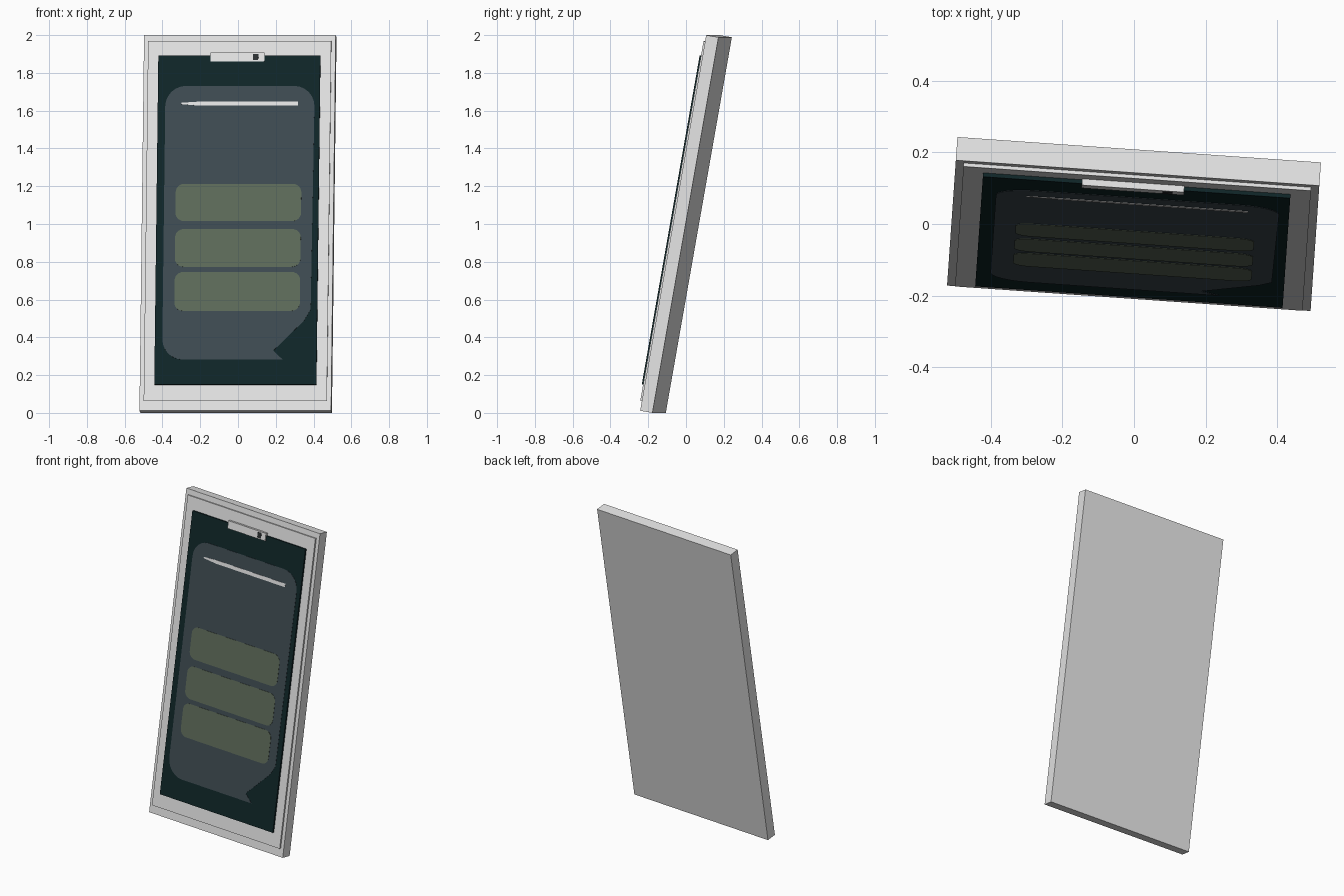
import bpy, bmesh, math
from mathutils import Matrix

if "Cube" in bpy.data.objects:
    bpy.data.objects.remove(bpy.data.objects["Cube"])

# Whole model leans back 10 degrees and turns 4 degrees
POSE = (Matrix.Translation((0, 0, 1)) @ Matrix.Rotation(math.radians(-4), 4, 'Z')
        @ Matrix.Rotation(math.radians(-10), 4, 'X'))


def material(name, rgb):
    m = bpy.data.materials.new(name)
    m.diffuse_color = (*rgb, 1)
    m.use_nodes = True
    m.node_tree.nodes["Principled BSDF"].inputs["Base Color"].default_value = m.diffuse_color
    return m


shell = material("light grey", (0.78, 0.78, 0.78))
glass = material("dark teal", (0.005, 0.019, 0.021))
slate = material("slate blue", (0.047, 0.069, 0.082))
olive = material("olive grey", (0.110, 0.145, 0.100))
black = material("charcoal", (0.025, 0.03, 0.033))


def rounded(u0, u1, v0, v1, r, skip=None, steps=6):
    """Rounded rectangle outline, counter-clockwise from bottom right."""
    pts = []
    corners = [(u1 - r, v0 + r, -90), (u1 - r, v1 - r, 0),
               (u0 + r, v1 - r, 90), (u0 + r, v0 + r, 180)]
    for i, (cu, cv, a0) in enumerate(corners):
        if skip and i == 0:
            pts += skip
            continue
        for k in range(steps + 1):
            a = math.radians(a0 + 90 * k / steps)
            pts.append((cu + r * math.cos(a), cv + r * math.sin(a)))
    return pts


def rect(u0, u1, v0, v1):
    return [(u0, v0), (u1, v0), (u1, v1), (u0, v1)]


def plate(name, outline, front, back, mat):
    """Extrude an outline in the face plane from front depth to back depth."""
    bm = bmesh.new()
    face = bm.faces.new([bm.verts.new((u, front, v)) for u, v in outline])
    ext = bmesh.ops.extrude_face_region(bm, geom=[face], use_keep_orig=True)
    for g in ext["geom"]:
        if isinstance(g, bmesh.types.BMVert):
            g.co.y = back
    bmesh.ops.recalc_face_normals(bm, faces=bm.faces)
    me = bpy.data.meshes.new(name)
    bm.to_mesh(me)
    bm.free()
    me.materials.append(mat)
    ob = bpy.data.objects.new(name, me)
    ob.matrix_world = POSE
    bpy.context.collection.objects.link(ob)


# Body and raised bezel
plate("body_slab", rect(-0.5085, 0.5085, -1.0095, 1.0095), -0.033, 0.033, shell)
plate("bezel", rect(-0.486, 0.486, -0.958, 0.975), -0.043, -0.033, shell)

# Screen and the rounded panel with its clipped lower right corner
plate("screen", rect(-0.43, 0.43, -0.872, 0.895), -0.054, -0.043, glass)
clip = [(0.25, -0.739), (0.20, -0.69), (0.36, -0.53), (0.395, -0.47)]
plate("screen_panel", rounded(-0.39, 0.402, -0.739, 0.733, 0.11, clip),
      -0.0555, -0.054, slate)

# Three rounded bars and the thin title line
for i, (lo, hi) in enumerate([(0.006, 0.206), (-0.24, -0.037), (-0.477, -0.268)]):
    plate(f"bar_{i + 1}", rounded(-0.329, 0.338, lo, hi, 0.045), -0.057, -0.0555, olive)
plate("title_line", [(-0.305, 0.634), (-0.21, 0.626), (0.315, 0.626),
                     (0.315, 0.648), (-0.21, 0.648), (-0.305, 0.642)],
      -0.057, -0.0555, shell)

# Top tab with sensor hole
plate("top_tab", rect(-0.153, 0.133, 0.863, 0.911), -0.061, -0.043, shell)
plate("sensor", rect(0.073, 0.101, 0.870, 0.904), -0.0625, -0.061, black)
